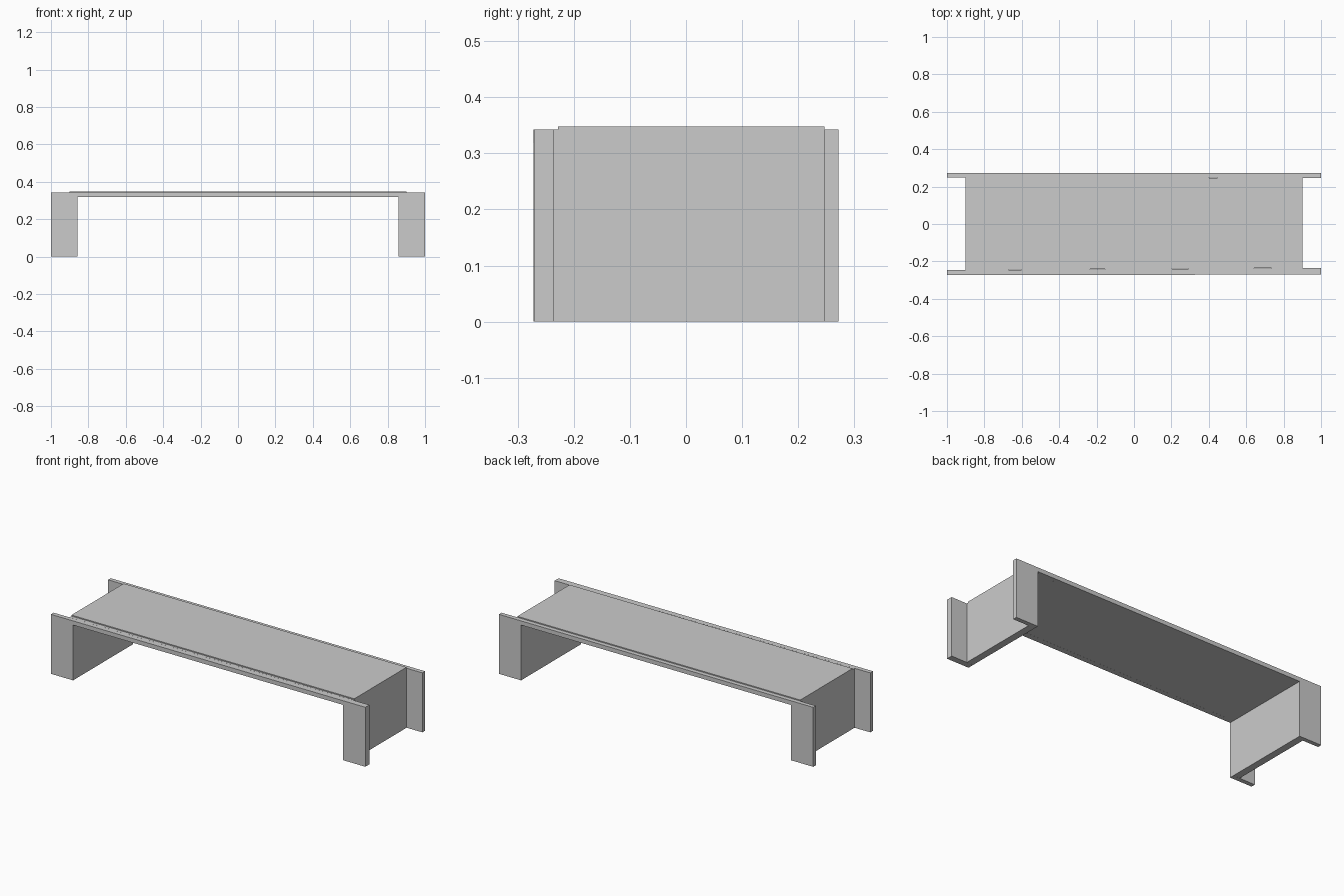
import bpy, bmesh

if "Cube" in bpy.data.objects:
    bpy.data.objects.remove(bpy.data.objects["Cube"])

TOP, UNDER = 0.342, 0.318


def arch(name, half, inner, top, y0_left, y0_right, y1_left, y1_right):
    """Square arch outline in XZ, spanned between a near and a far depth
    that may differ slightly between the left and right ends."""
    outline = [(-half, 0), (-inner, 0), (-inner, UNDER), (inner, UNDER),
               (inner, 0), (half, 0), (half, top), (-half, top)]

    def depth(x, left, right):
        return left + (right - left) * (x + half) / (2 * half)

    bm = bmesh.new()
    near = [bm.verts.new((x, depth(x, y0_left, y0_right), z)) for x, z in outline]
    far = [bm.verts.new((x, depth(x, y1_left, y1_right), z)) for x, z in outline]
    n = len(outline)
    # caps split into left leg, beam and right leg
    for ids in ((0, 1, 2, 7), (2, 3, 6, 7), (3, 4, 5, 6)):
        bm.faces.new([near[i] for i in ids])
        bm.faces.new([far[i] for i in reversed(ids)])
    for i in range(n):
        j = (i + 1) % n
        bm.faces.new((near[i], far[i], far[j], near[j]))
    bmesh.ops.recalc_face_normals(bm, faces=bm.faces)
    mesh = bpy.data.meshes.new(name)
    bm.to_mesh(mesh)
    bm.free()
    obj = bpy.data.objects.new(name, mesh)
    bpy.context.collection.objects.link(obj)
    return obj


def box(name, lo, hi):
    bpy.ops.mesh.primitive_cube_add(size=1, location=[(a + b) / 2 for a, b in zip(lo, hi)])
    obj = bpy.context.object
    obj.name = name
    obj.scale = [b - a for a, b in zip(lo, hi)]
    bpy.ops.object.transform_apply(location=False, rotation=False, scale=True)
    return obj


# Front and back frames: legs joined by a thin beam (front one tapers slightly)
arch("front_frame", 1.0, 0.859, TOP, -0.272, -0.271, -0.247, -0.235)
arch("back_frame", 1.0, 0.859, TOP, 0.248, 0.247, 0.272, 0.272)

# Side panels and board core between the frames
arch("side_panels_and_core", 0.9, 0.859, TOP, -0.246, -0.235, 0.248, 0.247)

# Raised seat board on top
box("top_board", (-0.9, -0.228, TOP), (0.9, 0.247, 0.348))
